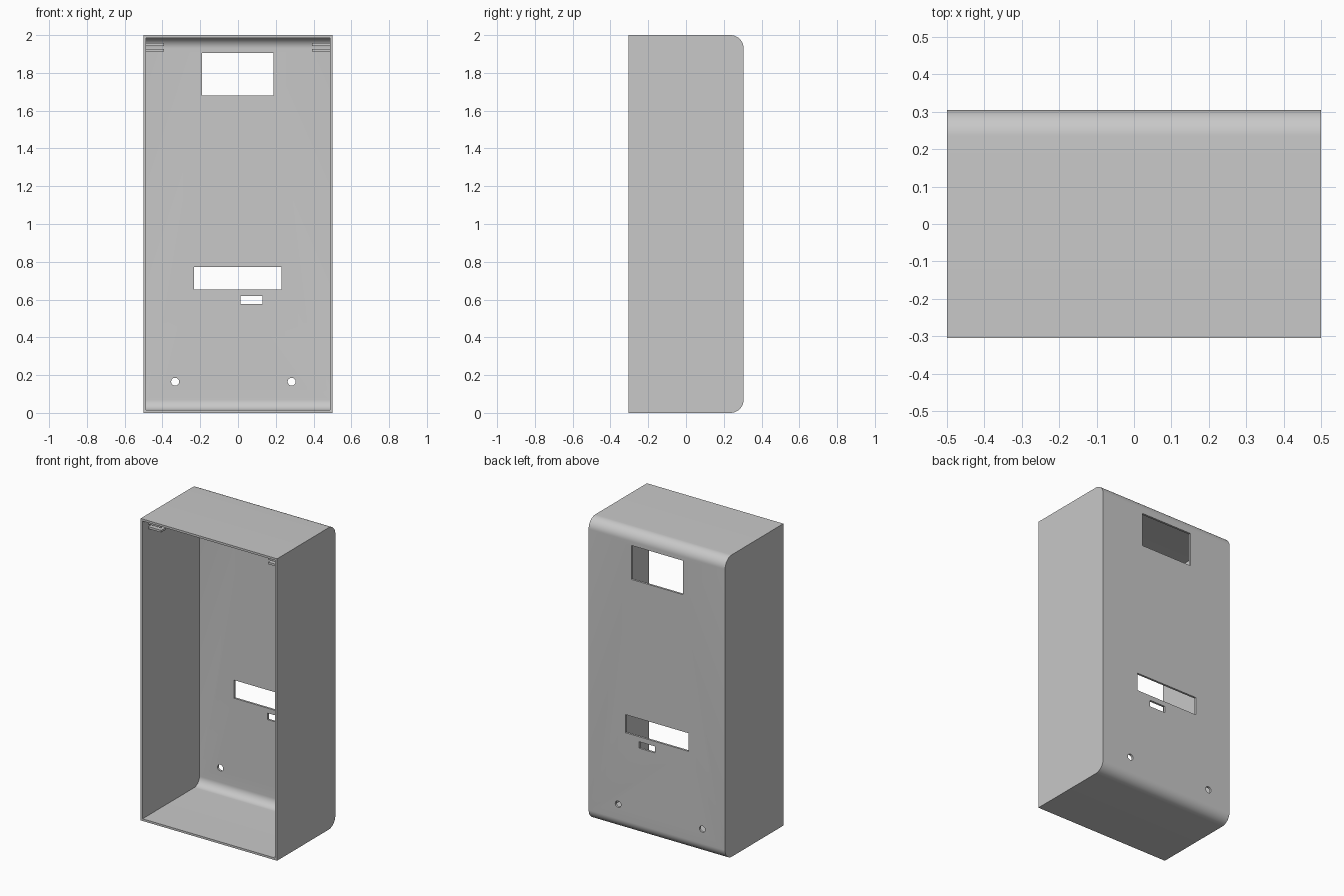
import bpy, bmesh, math

if "Cube" in bpy.data.objects:
    bpy.data.objects.remove(bpy.data.objects["Cube"])

W, D, H, T, R = 1.0, 0.61, 2.0, 0.014, 0.07

grey = bpy.data.materials.new("plain grey")
grey.diffuse_color = (0.58, 0.58, 0.58, 1)
grey.use_nodes = True
grey.node_tree.nodes["Principled BSDF"].inputs["Base Color"].default_value = grey.diffuse_color


def to_object(name, bm):
    bmesh.ops.recalc_face_normals(bm, faces=bm.faces)
    mesh = bpy.data.meshes.new(name)
    bm.to_mesh(mesh)
    bm.free()
    mesh.materials.append(grey)
    ob = bpy.data.objects.new(name, mesh)
    bpy.context.collection.objects.link(ob)
    return ob


def prism(name, half_w, y0, y1, z0, z1, r):
    """Side profile with two rounded back corners, extruded along x."""
    pts = [(y0, z0)]
    n = 14
    for cz, start in ((z0 + r, -90), (z1 - r, 0)):
        for i in range(n + 1):
            a = math.radians(start + 90 * i / n)
            pts.append((y1 - r + r * math.cos(a), cz + r * math.sin(a)))
    pts.append((y0, z1))
    bm = bmesh.new()
    face = bm.faces.new([bm.verts.new((-half_w, y, z)) for y, z in pts])
    ext = bmesh.ops.extrude_face_region(bm, geom=[face])
    moved = [v for v in ext["geom"] if isinstance(v, bmesh.types.BMVert)]
    bmesh.ops.translate(bm, verts=moved, vec=(2 * half_w, 0, 0))
    return to_object(name, bm)


def box(name, x0, x1, y0, y1, z0, z1):
    bm = bmesh.new()
    bmesh.ops.create_cube(bm, size=1)
    for v in bm.verts:
        v.co = ((x0 + x1) / 2 + v.co.x * (x1 - x0),
                (y0 + y1) / 2 + v.co.y * (y1 - y0),
                (z0 + z1) / 2 + v.co.z * (z1 - z0))
    return to_object(name, bm)


def cylinder(name, x, z, r):
    bm = bmesh.new()
    bmesh.ops.create_cone(bm, cap_ends=True, segments=32, radius1=r, radius2=r, depth=0.2)
    for v in bm.verts:
        v.co = (x + v.co.x, D / 2 + v.co.z, z + v.co.y)
    return to_object(name, bm)


def cut(target, cutter):
    cutter.hide_render = True
    mod = target.modifiers.new("cut", 'BOOLEAN')
    mod.operation = 'DIFFERENCE'
    mod.solver = 'EXACT'
    mod.object = cutter
    bpy.context.view_layer.objects.active = target
    bpy.ops.object.modifier_apply(modifier=mod.name)
    bpy.data.objects.remove(cutter)


# Open-fronted case, rounded along the top and bottom back edges
case = prism("case_shell", W / 2, -D / 2, D / 2, 0, H, R)
cut(case, prism("cavity", W / 2 - T, -D / 2 - 0.1, D / 2 - T, T, H - T, R - T))

# Rectangular openings in the back wall: display, long slot, small slot
for x0, x1, z0, z1 in ((-0.19, 0.187, 1.68, 1.905),
                       (-0.233, 0.23, 0.653, 0.773),
                       (0.012, 0.13, 0.577, 0.62)):
    cut(case, box("opening", x0, x1, D / 2 - 0.1, D / 2 + 0.1, z0, z1))

# Four screw holes
for x in (-0.333, 0.284):
    for z in (0.165, 0.702):
        cut(case, cylinder("screw_hole", x, z, 0.021))

bpy.ops.object.select_all(action='DESELECT')
case.select_set(True)
bpy.context.view_layer.objects.active = case
bpy.ops.object.shade_smooth_by_angle(angle=math.radians(30))

# Paired catch ribs inside the upper corners
for side, s in (("left", -1), ("right", 1)):
    for level, z in (("lower", 1.913), ("upper", 1.943)):
        x0, x1 = sorted((s * 0.392, s * (W / 2 - T / 2)))
        box(f"{side}_{level}_catch_rib", x0, x1, -0.245, -0.2, z, z + 0.014)
